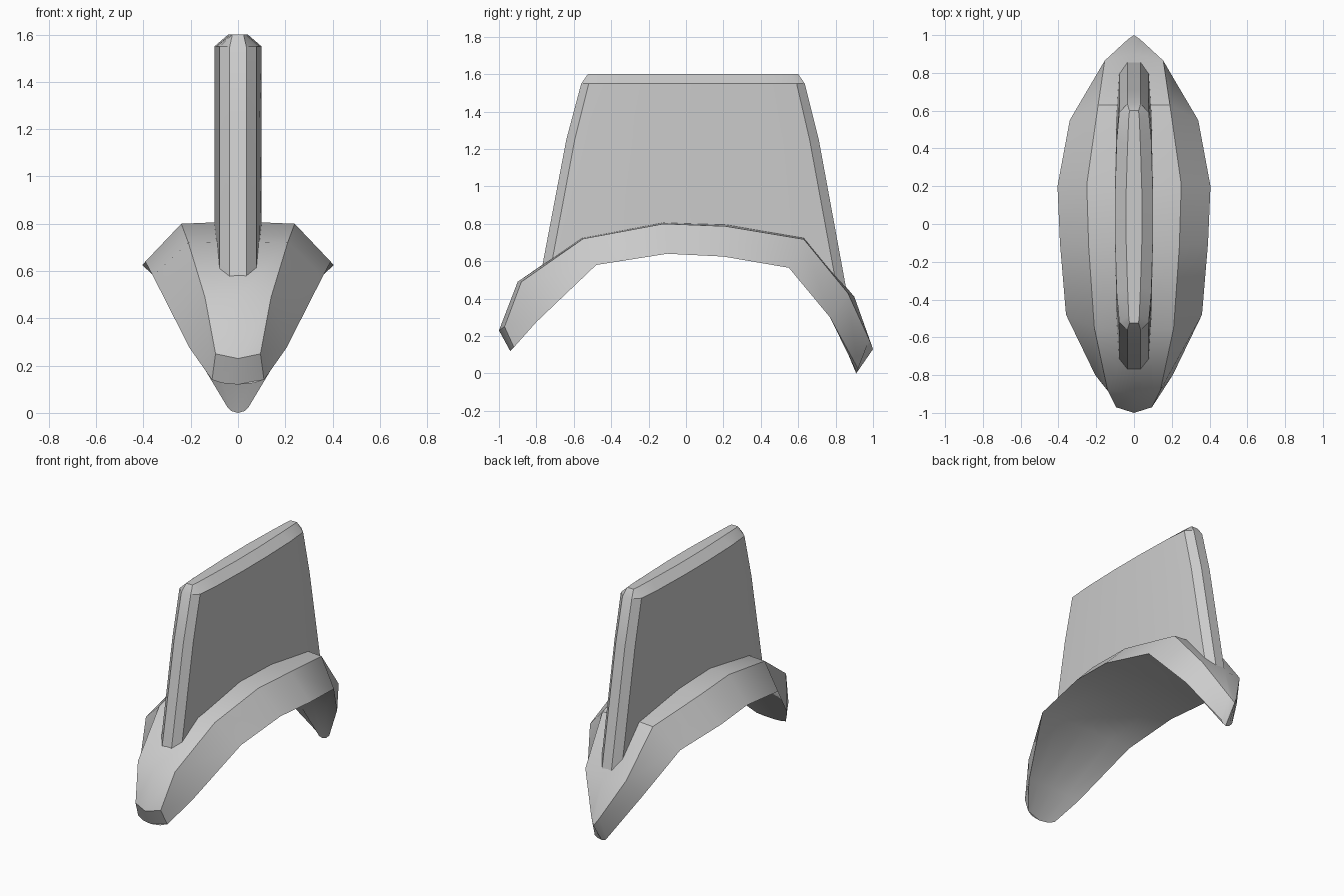
import bpy, bmesh, math
from mathutils import Vector

if "Cube" in bpy.data.objects:
    bpy.data.objects.remove(bpy.data.objects["Cube"])

grey = bpy.data.materials.new("light_grey")
grey.diffuse_color = (0.6, 0.6, 0.6, 1)
grey.use_nodes = True
grey.node_tree.nodes["Principled BSDF"].inputs["Base Color"].default_value = grey.diffuse_color


def finish(name, bm, angle):
    bmesh.ops.recalc_face_normals(bm, faces=bm.faces)
    mesh = bpy.data.meshes.new(name)
    bm.to_mesh(mesh)
    bm.free()
    obj = bpy.data.objects.new(name, mesh)
    bpy.context.collection.objects.link(obj)
    mesh.materials.append(grey)
    bpy.ops.object.select_all(action='DESELECT')
    obj.select_set(True)
    bpy.context.view_layer.objects.active = obj
    bpy.ops.object.shade_smooth_by_angle(angle=math.radians(angle))
    return obj


def loft(bm, rings):
    loops = [[bm.verts.new(p) for p in ring] for ring in rings]
    n = len(loops[0])
    for a, b in zip(loops, loops[1:]):
        for i in range(n):
            j = (i + 1) % n
            bm.faces.new((a[i], a[j], b[j], b[i]))
    return loops


# Arched saddle base: centre (y, z), ridge (x, y, z), rim (x, y, z), hollow depth
stations = [
    ((-1.00, .23), (.095, -.97, .25), (.11, -.92, .14), 0),
    ((-.90, .49), (.14, -.88, .49), (.205, -.80, .275), .12),
    ((-.56, .725), (.21, -.55, .72), (.36, -.48, .58), .15),
    ((-.12, .81), (.24, -.12, .80), (.392, -.10, .64), .15),
    ((.22, .80), (.25, .21, .787), (.405, .20, .625), .15),
    ((.63, .73), (.19, .63, .717), (.34, .55, .565), .15),
    ((.90, .41), (.155, .865, .43), (.21, .77, .30), .12),
    ((1.00, .13), (.03, .98, .18), (.045, .92, .025), 0),
]
rings = []
for k, (c, ridge, rim, depth) in enumerate(stations):
    centre, ridge, rim = Vector((0, *c)), Vector(ridge), Vector(rim)
    base = Vector((0, rim.y, rim.z))
    inner = base.lerp(centre, depth)
    if depth == 0:   # rounded lower tips
        inner += Vector((0, -.02 if k == 0 else -.01, -.02 if k == 0 else -.025))
    mid = base.lerp(inner, .7)
    mid.x = rim.x * .6
    right = [ridge, rim, mid]
    left = [Vector((-p.x, p.y, p.z)) for p in reversed(right)]
    rings.append([centre] + right + [inner] + left)
bm = bmesh.new()
loops = loft(bm, rings)
for end in (loops[0], loops[-1]):
    bm.faces.new(end[:5])
    bm.faces.new(end[4:] + end[:1])
finish("saddle_base", bm, 37)

# Upright fin: half outline (x, y) at the foot, foot heights follow the arch
outline = [(.035, -.775), (.078, -.72), (.092, -.50), (.1, -.12),
           (.1, .22), (.092, .60), (.078, .81), (.035, .87)]
foot_z = [.54, .58, .70, .77, .76, .70, .44, .38]


def fin_ring(front, back, z, width=None):
    y0, y1 = outline[0][1], outline[-1][1]
    side = []
    for i, (x, y) in enumerate(outline):
        if width:
            x = width[i]
        yy = front + (y - y0) / (y1 - y0) * (back - front)
        side.append((x, yy, z[i] if isinstance(z, list) else z))
    return side + [(-x, y, zz) for x, y, zz in reversed(side)]


top_width = [.024, .028, .034, .042, .042, .034, .028, .024]
bm = bmesh.new()
loops = loft(bm, [
    fin_ring(-.775, .87, foot_z),
    fin_ring(-.64, .71, 1.25),
    fin_ring(-.56, .635, 1.55),
    fin_ring(-.525, .60, 1.60, top_width),
])
bm.faces.new(loops[-1])
finish("upright_fin", bm, 30)
